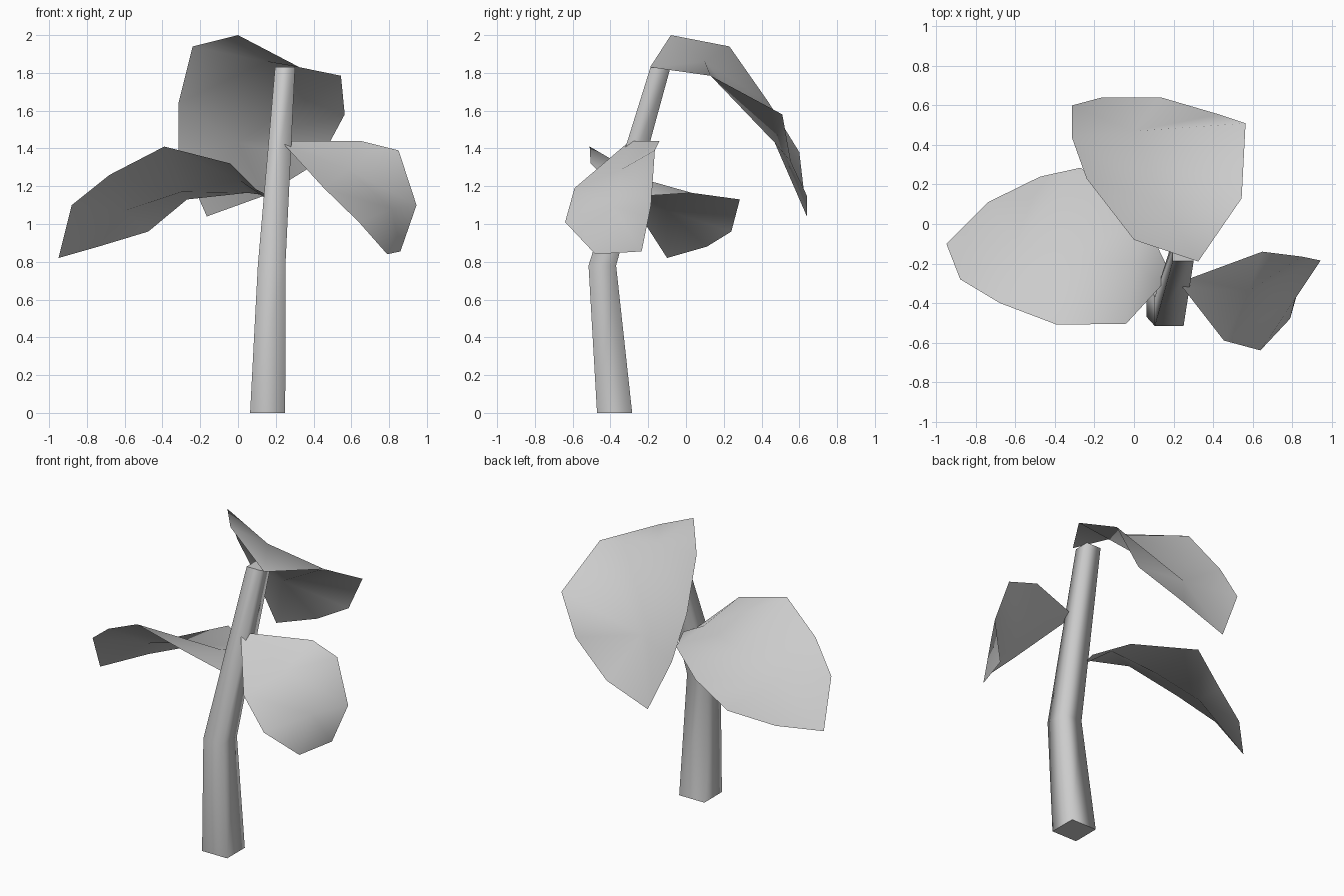
import bpy
import bmesh
from mathutils import Vector

default_cube = bpy.data.objects.get("Cube")
if default_cube:
    bpy.data.objects.remove(default_cube, do_unlink=True)

# One plain grey for the whole plant
grey = bpy.data.materials.new("plain_grey")
grey.use_nodes = True
tone = (0.6, 0.6, 0.6, 1)
grey.diffuse_color = tone
grey.node_tree.nodes["Principled BSDF"].inputs["Base Color"].default_value = tone


def finish(name, bm, sharp_angle):
    """Turn a bmesh into a smooth shaded object with its material."""
    mesh = bpy.data.meshes.new(name)
    bm.to_mesh(mesh)
    bm.free()
    mesh.materials.append(grey)
    obj = bpy.data.objects.new(name, mesh)
    bpy.context.collection.objects.link(obj)
    bpy.ops.object.select_all(action='DESELECT')
    obj.select_set(True)
    bpy.context.view_layer.objects.active = obj
    bpy.ops.object.shade_smooth_by_angle(angle=sharp_angle)
    return obj


def build_stem(name, rings):
    """Loft a square section through (centre, half width) rings."""
    bm = bmesh.new()
    corners = [(-1, -1), (1, -1), (1, 1), (-1, 1)]
    loops = [[bm.verts.new(Vector(centre) + Vector((sx * half, sy * half, 0)))
              for sx, sy in corners] for centre, half in rings]
    for lower, upper in zip(loops, loops[1:]):
        for i in range(len(corners)):
            j = (i + 1) % len(corners)
            bm.faces.new((lower[i], lower[j], upper[j], upper[i]))
    caps = [bm.faces.new(reversed(loops[0])), bm.faces.new(loops[-1])]
    # Crisp rims around both ends
    for cap in caps:
        for edge in cap.edges:
            edge.smooth = False
    return finish(name, bm, 1.7)


def build_leaf(name, outline, rib):
    """Join every outline point to the nearest point of a midrib."""
    bm = bmesh.new()
    rim = [bm.verts.new(p) for p in outline]
    spine = [bm.verts.new(p) for p in rib]

    def nearest(vert):
        return min(spine, key=lambda s: (s.co - vert.co).length)

    for current, following in zip(rim, rim[1:] + rim[:1]):
        inner, next_inner = nearest(current), nearest(following)
        bm.faces.new((current, inner, following))
        if inner is not next_inner:
            bm.faces.new((following, inner, next_inner))
    bmesh.ops.recalc_face_normals(bm, faces=bm.faces)
    # Upper side of the leaf faces outward
    if sum(f.normal.z * f.calc_area() for f in bm.faces) < 0:
        bmesh.ops.reverse_faces(bm, faces=bm.faces)
    return finish(name, bm, 1.1)


# Bent, tapering stem
build_stem("stem", [
    ((.157, -.378, 0), .093),
    ((.178, -.443, .78), .073),
    ((.249, -.135, 1.83), .053),
])

# Drooping leaf at the top of the stem
build_leaf("top_leaf", [
    (.325, -.19, 1.83), (0, -.08, 2), (-.24, .23, 1.94), (-.315, .44, 1.64),
    (-.315, .6, 1.38), (-.165, .64, 1.04), (.14, .64, 1.15), (.43, .555, 1.33),
    (.565, .51, 1.58), (.545, .13, 1.785),
], rib=[(.15, .1, 1.86), (0, .47, 1.43)])

# Broad leaf on the right side of the plant
build_leaf("right_leaf", [
    (.16, -.2, 1.15), (.14, -.31, 1.14), (-.04, -.505, 1.32), (-.39, -.51, 1.41),
    (-.68, -.4, 1.26), (-.88, -.28, 1.1), (-.95, -.1, .82), (-.74, .11, .88),
    (-.475, .24, .96), (-.27, .285, 1.13), (.05, .03, 1.165),
], rib=[(.01, -.2, 1.23), (-.3, -.15, 1.17), (-.6, -.1, 1.07)])

# Small leaf on the left side of the plant
build_leaf("left_leaf", [
    (.245, -.32, 1.42), (.285, -.275, 1.44), (.65, -.14, 1.44), (.85, -.165, 1.39),
    (.945, -.185, 1.1), (.86, -.235, .855), (.79, -.48, .84), (.64, -.64, 1.01),
    (.455, -.59, 1.19),
], rib=[(.58, -.34, 1.29), (.815, -.38, 1.08)])
